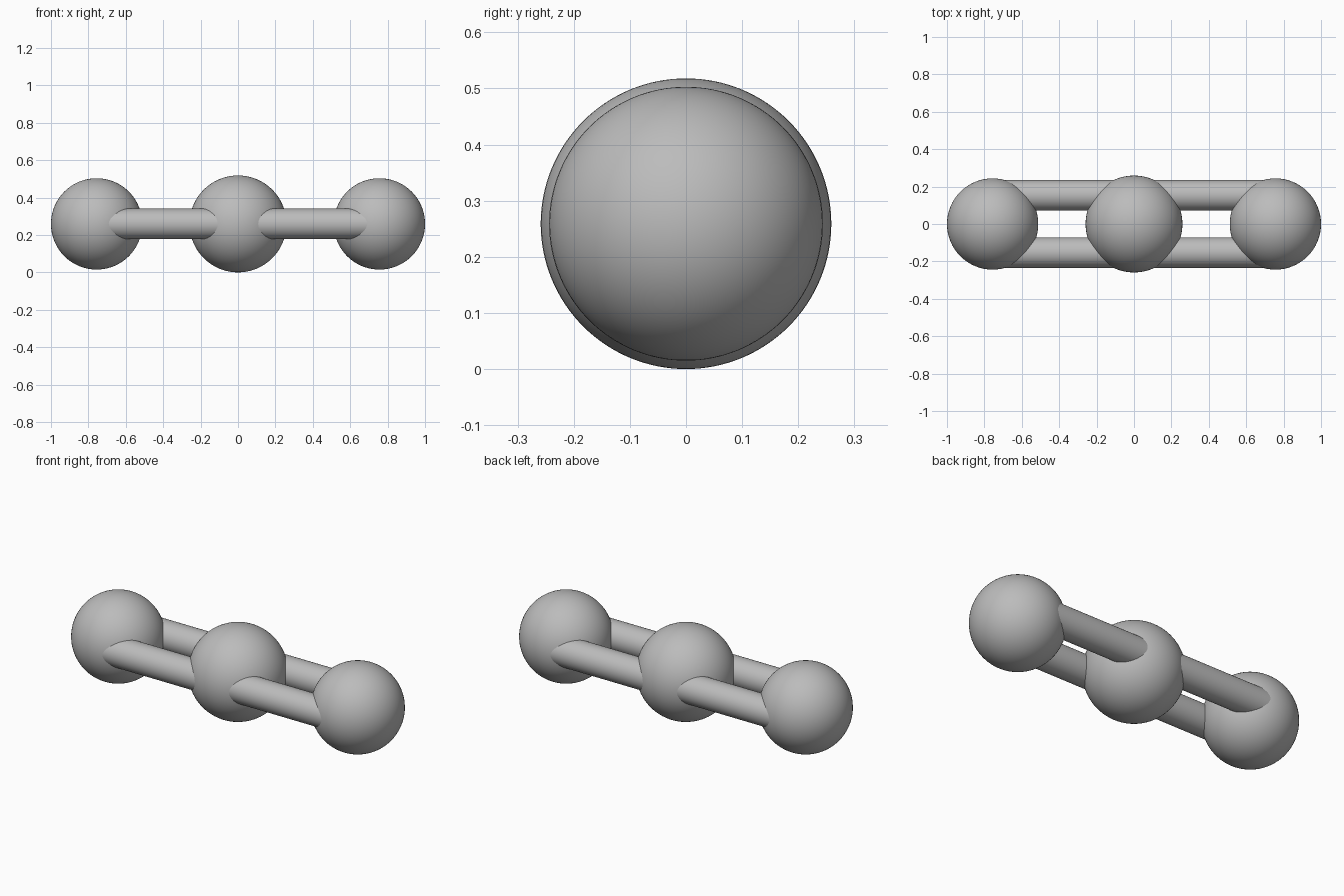
import bpy
import math

cube = bpy.data.objects.get("Cube")
if cube:
    bpy.data.objects.remove(cube, do_unlink=True)

MID_Z = 0.259      # height of the shared axis
END_X = 0.756      # distance of the outer balls from the middle
ROD_Y = 0.153      # sideways offset of the paired rods

grey = bpy.data.materials.new("grey")
grey.use_nodes = True
colour = (0.5, 0.5, 0.5, 1)
grey.diffuse_color = colour
grey.node_tree.nodes["Principled BSDF"].inputs["Base Color"].default_value = colour


def finish(name):
    obj = bpy.context.object
    obj.name = name
    obj.data.materials.append(grey)
    bpy.ops.object.shade_smooth_by_angle(angle=math.radians(30))


def ball(name, x, radius):
    bpy.ops.mesh.primitive_uv_sphere_add(
        segments=64, ring_count=64, radius=radius, location=(x, 0, MID_Z))
    finish(name)


def rod(name, x, y):
    bpy.ops.mesh.primitive_cylinder_add(
        vertices=64, radius=0.082, depth=END_X,
        location=(x, y, MID_Z), rotation=(0, math.pi / 2, 0))
    finish(name)


# Large middle ball
ball("centre_ball", 0, 0.259)

# Outer balls, each joined to the middle by a front and a back rod
for side, sx in (("left", 1), ("right", -1)):
    ball(side + "_ball", sx * END_X, 0.244)
    for place, sy in (("front", -1), ("back", 1)):
        rod(f"{side}_{place}_rod", sx * END_X / 2, sy * ROD_Y)
